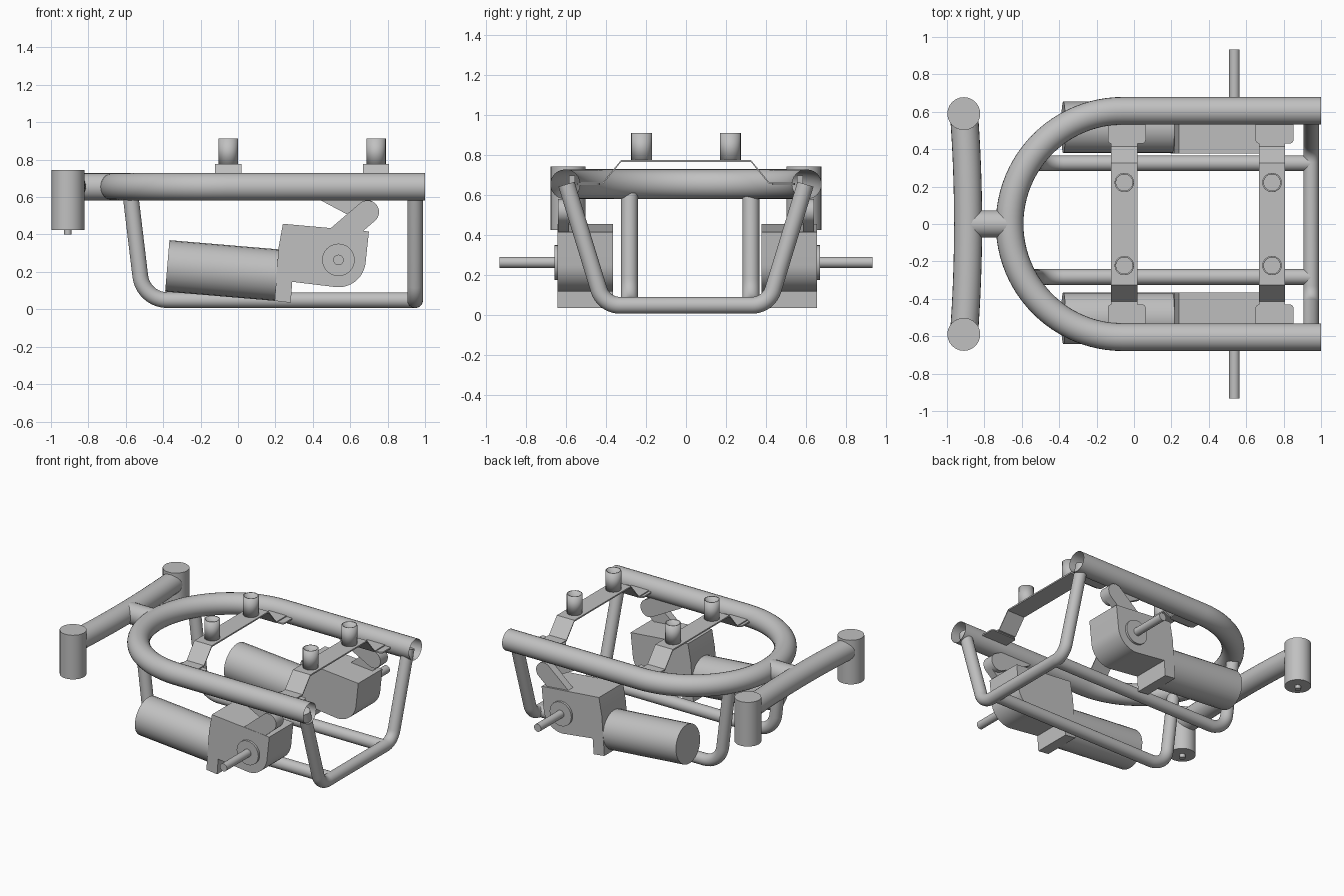
import bpy, bmesh, math
from mathutils import Vector

cube = bpy.data.objects.get("Cube")
if cube:
    bpy.data.objects.remove(cube, do_unlink=True)

grey = bpy.data.materials.new("metal_grey")
grey.use_nodes = True
COLOUR = (0.53, 0.53, 0.53, 1)
grey.diffuse_color = COLOUR
grey.node_tree.nodes["Principled BSDF"].inputs["Base Color"].default_value = COLOUR


def finish(obj):
    """Assign the material and shade smooth with sharp edges."""
    mesh = obj.data
    mesh.materials.clear()
    mesh.materials.append(grey)
    mesh.shade_smooth()
    mesh.set_sharp_from_angle(angle=math.radians(35))
    return obj


def fillet(points, radius, closed=False, steps=10):
    """Round the corners of a path with true arcs."""
    pts = [Vector(p).to_3d() for p in points]
    out = []
    for i, p in enumerate(pts):
        if not closed and i in (0, len(pts) - 1):
            out.append(p)
            continue
        d1 = (pts[i - 1] - p).normalized()
        d2 = (pts[(i + 1) % len(pts)] - p).normalized()
        half = d1.angle(d2) / 2
        centre = p + (d1 + d2).normalized() * radius / math.sin(half)
        t = radius / math.tan(half)
        a = (p + d1 * t - centre).normalized()
        b = (p + d2 * t - centre).normalized()
        out += [centre + a.slerp(b, k / steps) * radius for k in range(steps + 1)]
    return out


def tube(name, path, radius, caps=True):
    """Round tube along a path."""
    curve = bpy.data.curves.new(name, 'CURVE')
    curve.dimensions = '3D'
    curve.bevel_depth = radius
    curve.bevel_resolution = 10
    curve.use_fill_caps = caps
    spline = curve.splines.new('POLY')
    spline.points.add(len(path) - 1)
    for point, co in zip(spline.points, path):
        point.co = (*co, 1)
    temp = bpy.data.objects.new(name, curve)
    bpy.context.collection.objects.link(temp)
    mesh = bpy.data.meshes.new_from_object(temp.evaluated_get(bpy.context.evaluated_depsgraph_get()))
    bpy.data.objects.remove(temp, do_unlink=True)
    obj = bpy.data.objects.new(name, mesh)
    bpy.context.collection.objects.link(obj)
    bm = bmesh.new()
    bm.from_mesh(mesh)
    bmesh.ops.remove_doubles(bm, verts=bm.verts, dist=0.0001)
    bmesh.ops.recalc_face_normals(bm, faces=bm.faces)
    bm.to_mesh(mesh)
    bm.free()
    return finish(obj)


def prism(name, outline, axis, start, end):
    """Extrude a flat outline along x, y or z."""
    place = {'x': lambda u, v: (start, u, v),
             'y': lambda u, v: (u, start, v),
             'z': lambda u, v: (u, v, start)}[axis]
    bm = bmesh.new()
    face = bm.faces.new([bm.verts.new(place(p[0], p[1])) for p in outline])
    new = bmesh.ops.extrude_face_region(bm, geom=[face])["geom"]
    shift = Vector([(end - start) * (axis == a) for a in "xyz"])
    bmesh.ops.translate(bm, vec=shift, verts=[g for g in new if isinstance(g, bmesh.types.BMVert)])
    bmesh.ops.recalc_face_normals(bm, faces=bm.faces)
    mesh = bpy.data.meshes.new(name)
    bm.to_mesh(mesh)
    bm.free()
    obj = bpy.data.objects.new(name, mesh)
    bpy.context.collection.objects.link(obj)
    return finish(obj)


def arc(cx, cy, r, a0, a1, n=24):
    return [(cx + r * math.cos(math.radians(a0 + (a1 - a0) * k / n)),
             cy + r * math.sin(math.radians(a0 + (a1 - a0) * k / n))) for k in range(n + 1)]


def capsule(p, q, r):
    """Outline of a bar with round ends."""
    ang = math.degrees(math.atan2(q[1] - p[1], q[0] - p[0]))
    return arc(*q, r, ang - 90, ang + 90) + arc(*p, r, ang + 90, ang + 270)


# Upper hoop: open-ended tube
HOOP_Z, HOOP_Y = 0.655, 0.605
path = [(1, HOOP_Y)] + arc(-0.06, 0, HOOP_Y, 90, 270, 48) + [(1, -HOOP_Y)]
tube("upper_hoop", [(x, y, HOOP_Z) for x, y in path], 0.074, caps=False)

# Lower frame: end loop and two rails
RAIL_R, RAIL_Z = 0.042, 0.049
loop = [(0.947, -0.598, HOOP_Z), (0.947, -0.412, RAIL_Z), (0.947, 0.412, RAIL_Z), (0.947, 0.598, HOOP_Z)]
tube("end_loop", fillet(loop, 0.11), RAIL_R)
for side, y in (("left", 0.325), ("right", -0.283)):
    rail = [(0.947, y, RAIL_Z), (-0.507, y, RAIL_Z), (-0.58, y, HOOP_Z)]
    tube("lower_rail_" + side, fillet(rail, 0.145), RAIL_R)

# Crossbar with neck and upright sleeves
bar = [(-0.887 - 0.022 * (k / 8) ** 2, 0.59 * k / 8, HOOP_Z) for k in range(-8, 9)]
tube("crossbar", bar, 0.075)
tube("neck", [(-0.885, 0, HOOP_Z), (-0.665, 0, HOOP_Z)], 0.073)
for s in (-1, 1):
    tube("pivot_sleeve", [(-0.91, 0.59 * s, 0.425), (-0.91, 0.59 * s, 0.745)], 0.088)
    tube("pivot_pin", [(-0.91, 0.59 * s, 0.4), (-0.91, 0.59 * s, 0.5)], 0.02)

# Bent straps with feet and hollow pegs
upper = [(-0.53, 0.667), (-0.415, 0.667), (-0.325, 0.776), (0.325, 0.776), (0.415, 0.667), (0.53, 0.667)]
profile = upper + [(y, z - 0.01) for y, z in reversed(upper)]
for x in (-0.052, 0.738):
    prism("strap", profile, 'x', x - 0.07, x + 0.07)
    for s in (-1, 1):
        foot = [(x - 0.088, 0.43 * s), (x + 0.115, 0.43 * s), (x + 0.115, 0.545 * s), (x - 0.088, 0.545 * s)]
        prism("strap_foot", fillet(foot, 0.02, closed=True, steps=5), 'z', 0.65, 0.66)
        peg = tube("peg", [(x, 0.222 * s, 0.77), (x, 0.222 * s, 0.912)], 0.052, caps=False)
        wall = peg.modifiers.new("wall", 'SOLIDIFY')
        wall.thickness = 0.008
        wall.offset = -1

# Drive units: motor, gearbox, lever, strut, hub and shaft
SX, SZ = 0.537, 0.264
gearbox = ([(0.24, 0.457), (0.52, 0.432), (0.70, 0.416)]
           + arc(SX, SZ, 0.146, -5, -95, 16)
           + [(0.29, 0.147), (0.282, 0.035), (0.196, 0.045), (0.217, 0.33)])
for name, s, inner, outer in (("left", 1, 0.378, 0.655), ("right", -1, 0.365, 0.642)):
    mid = s * (inner + outer) / 2
    tube("motor_" + name, [(-0.378, mid, 0.232), (0.24, mid, 0.18)], 0.138)
    prism("gearbox_" + name, gearbox, 'y', s * inner, s * outer)
    prism("lever_" + name, capsule((0.54, 0.39), (0.692, 0.52), 0.062), 'y', s * 0.585, s * 0.64)
    prism("strut_" + name, capsule((0.47, 0.638), (0.692, 0.52), 0.062), 'y', s * 0.555, s * 0.585)
    tube("hub_" + name, [(SX, s * (outer - 0.02), SZ), (SX, s * (outer + 0.016), SZ)], 0.087)
    tube("shaft_" + name, [(SX, s * outer, SZ), (SX, s * 0.934, SZ)], 0.028)
